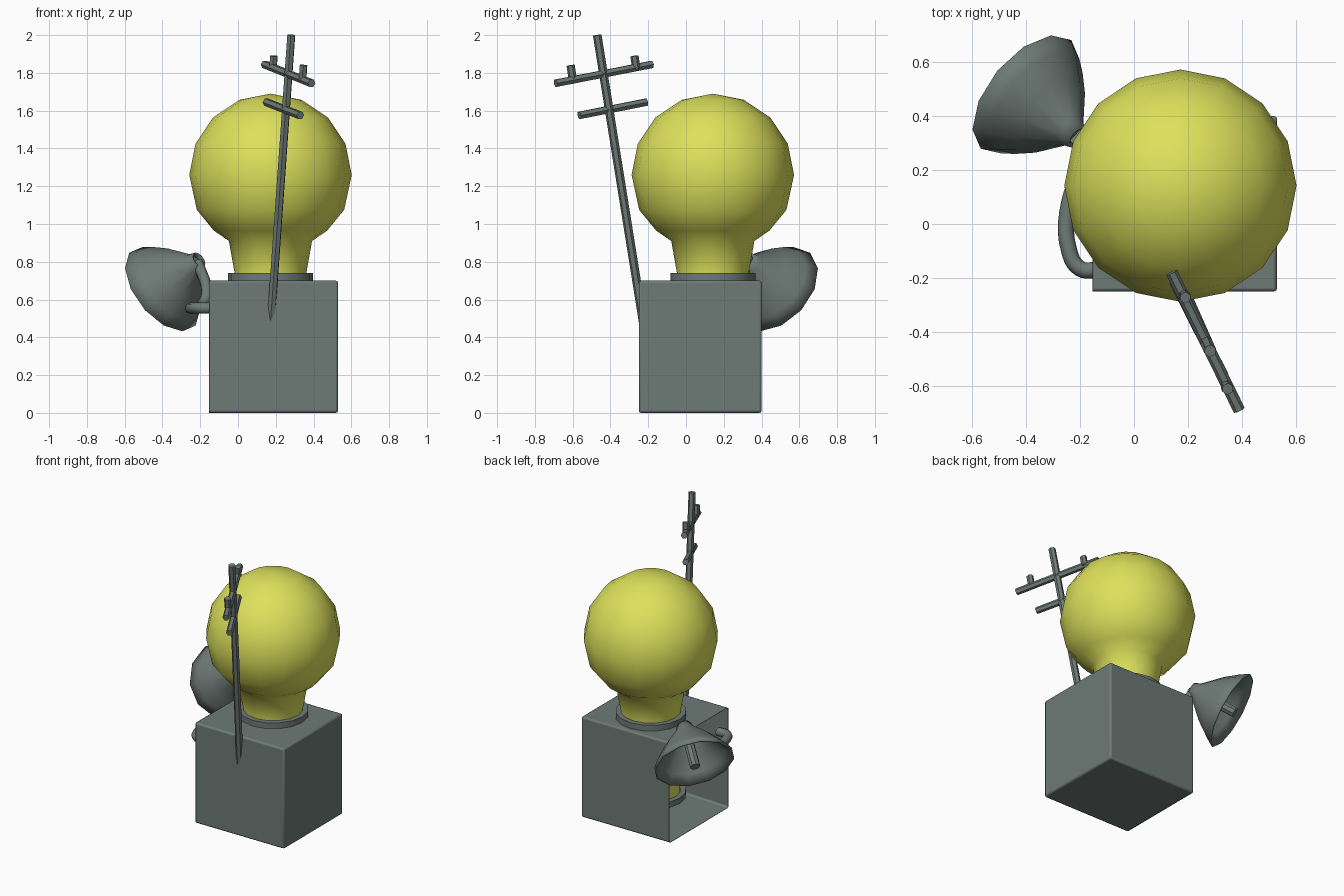
import bpy, bmesh, math
from mathutils import Vector

if "Cube" in bpy.data.objects:
    bpy.data.objects.remove(bpy.data.objects["Cube"])


def material(name, rgb):
    m = bpy.data.materials.new(name)
    m.diffuse_color = (*rgb, 1)
    m.use_nodes = True
    m.node_tree.nodes["Principled BSDF"].inputs["Base Color"].default_value = m.diffuse_color
    return m


GREY = material("grey green metal", (0.155, 0.195, 0.18))
YELLOW = material("yellow glass", (0.72, 0.75, 0.105))


def finish(name, bm, mat, smooth=35):
    bmesh.ops.recalc_face_normals(bm, faces=bm.faces)
    me = bpy.data.meshes.new(name)
    bm.to_mesh(me)
    bm.free()
    me.materials.append(mat)
    ob = bpy.data.objects.new(name, me)
    bpy.context.collection.objects.link(ob)
    bpy.ops.object.select_all(action='DESELECT')
    ob.select_set(True)
    bpy.context.view_layer.objects.active = ob
    bpy.ops.object.shade_smooth_by_angle(angle=math.radians(smooth))
    return ob


def lathe(name, profile, start, axis, sides, mat, smooth=35, caps=True):
    """Revolve (radius, distance) points around an axis."""
    bm = bmesh.new()
    q = Vector(axis).to_track_quat('Z', 'Y')
    rings = []
    for r, h in profile:
        rings.append([bm.verts.new(Vector(start) + q @ Vector((
            r * math.cos(2 * math.pi * i / sides),
            r * math.sin(2 * math.pi * i / sides), h))) for i in range(sides)])
    for a, b in zip(rings, rings[1:]):
        for i in range(sides):
            j = (i + 1) % sides
            bm.faces.new((a[i], a[j], b[j], b[i]))
    if caps:
        bm.faces.new(rings[0])
        bm.faces.new(rings[-1])
    bmesh.ops.remove_doubles(bm, verts=bm.verts, dist=1e-5)
    return finish(name, bm, mat, smooth)


def rod(name, a, b, r, sides=6):
    d = Vector(b) - Vector(a)
    return lathe(name, [(r, 0), (r, d.length)], a, d, sides, GREY)


# Hollow box, open on the left side
bm = bmesh.new()
bmesh.ops.create_cube(bm, size=1)
for v in bm.verts:
    v.co = Vector((0.185 + v.co.x * 0.69, 0.075 + v.co.y * 0.65, 0.35 + v.co.z * 0.70))
bm.normal_update()
left = [f for f in bm.faces if f.normal.x < -0.9]
bmesh.ops.inset_region(bm, faces=left, thickness=0.05)
bmesh.ops.translate(bm, verts=left[0].verts, vec=(0.59, 0, 0))
box = finish("open_box", bm, GREY)
bev = box.modifiers.new("soft_edges", 'BEVEL')
bev.width = 0.012
bev.segments = 2

# Bulb with its neck reaching down into the box
R, CZ = 0.43, 1.26
glass = [(0.19, 0.19), (0.19, 0.74), (0.22, 0.91), (0.30, 0.965), (0.39, 1.075)]
glass += [(R * math.cos(math.radians(a)), CZ + R * math.sin(math.radians(a)))
          for a in (0, 22.5, 45, 67.5, 90)]
lathe("bulb", glass, (0.172, 0.142, 0), (0, 0, 1), 16, YELLOW, 50)
for name, z0, z1 in (("bulb_collar", 0.66, 0.74), ("bulb_foot", 0.15, 0.19)):
    lathe(name, [(0.225, 0), (0.225, z1 - z0)], (0.172, 0.142, z0), (0, 0, 1), 16, GREY)

# Horn, flared cone with a rod inside
apex = Vector((-0.22, 0.33, 0.80))
axis = Vector((-0.18, 0.15, -0.145))
L = axis.length
horn = lathe("horn", [(0.045, -0.02), (0.06, 0.02), (0.165, L * 0.48), (0.225, L * 0.78), (0.262, L)],
             apex, axis, 12, GREY, 40, caps=False)
sol = horn.modifiers.new("thickness", 'SOLIDIFY')
sol.thickness = 0.012
rod("horn_rod", apex, apex + axis * 1.1, 0.033, 8)

# Bent pipe from the box to the horn
cu = bpy.data.curves.new("pipe_path", 'CURVE')
cu.dimensions = '3D'
cu.bevel_depth = 0.03
cu.bevel_resolution = 2
cu.resolution_u = 5
cu.use_fill_caps = True
path = [(-0.13, -0.17, 0.555), (-0.20, -0.165, 0.555), (-0.24, -0.10, 0.555),
        (-0.24, 0.08, 0.555), (-0.19, 0.20, 0.57), (-0.165, 0.26, 0.64), (-0.215, 0.325, 0.80)]
sp = cu.splines.new('BEZIER')
sp.bezier_points.add(len(path) - 1)
for p, co in zip(sp.bezier_points, path):
    p.co = co
    p.handle_left_type = p.handle_right_type = 'AUTO'
cu.materials.append(GREY)
pipe = bpy.data.objects.new("horn_pipe", cu)
bpy.context.collection.objects.link(pipe)

# Leaning utility pole with two crossbars and pegs
rod("pole", (0.172, -0.222, 0.45), (0.282, -0.47, 2.0), 0.023)
rod("upper_crossbar", (0.14, -0.18, 1.845), (0.39, -0.69, 1.745), 0.022)
rod("lower_crossbar", (0.15, -0.21, 1.645), (0.33, -0.565, 1.575), 0.022)
for i, (x, y, z) in enumerate([(0.185, -0.262, 1.82), (0.342, -0.60, 1.77)]):
    rod(f"peg_{i + 1}", (x, y, z), (x + 0.005, y - 0.011, z + 0.07), 0.022)
